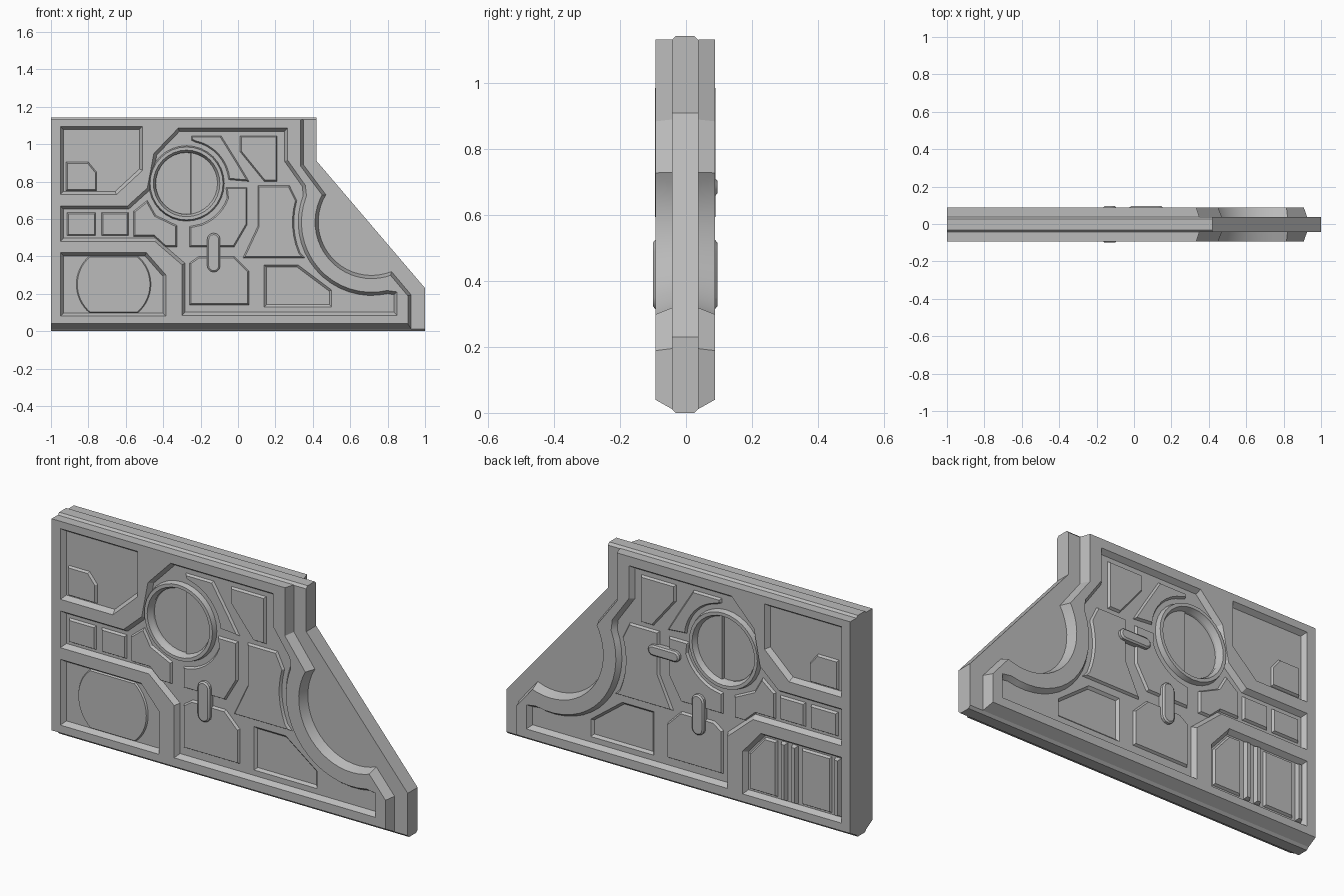
import bpy, bmesh, math
from mathutils import Vector

cube = bpy.data.objects.get("Cube")
if cube:
    bpy.data.objects.remove(cube, do_unlink=True)

grey = bpy.data.materials.new("stone grey")
grey.use_nodes = True
grey.diffuse_color = (0.5, 0.5, 0.5, 1)
grey.node_tree.nodes["Principled BSDF"].inputs["Base Color"].default_value = (0.5, 0.5, 0.5, 1)

DEPTH = 0.025          # depth of the pockets below the face
ARC = (0.714, 0.583)   # centre of the round notch
RING = (-0.275, 0.79)  # centre of the round frame


def arc(c, r, a0, a1, n=16):
    angles = [math.radians(a0 + (a1 - a0) * i / n) for i in range(n + 1)]
    return [(c[0] + r * math.cos(a), c[1] + r * math.sin(a)) for a in angles]


def box(x0, z0, x1, z1):
    return [(x0, z0), (x1, z0), (x1, z1), (x0, z1)]


def inset(pts, d):
    """Move every edge of an outline inwards by d."""
    p = [Vector(q) for q in pts]
    area = sum(a.x * b.y - b.x * a.y for a, b in zip(p, p[1:] + p[:1]))
    if area < 0:
        p.reverse()
    out = []
    for i, q in enumerate(p):
        e, f = (q - p[i - 1]).normalized(), (p[(i + 1) % len(p)] - q).normalized()
        n, m = Vector((-e.y, e.x)), Vector((-f.y, f.x))
        out.append(q + (n + m) * (d / max(0.3, 1 + n.dot(m))))
    return [tuple(q) for q in out]


def loft(name, sections, ring=False):
    """Skin matching outlines at given y; a ring is closed onto itself."""
    bm = bmesh.new()
    loops = [[bm.verts.new((x, y, z)) for x, z in pts] for pts, y in sections]
    for a, b in zip(loops, loops[1:] + (loops[:1] if ring else [])):
        for i in range(len(a)):
            bm.faces.new((a[i - 1], a[i], b[i], b[i - 1]))
    if not ring:
        bm.faces.new(loops[0])
        bm.faces.new(loops[-1])
    bmesh.ops.recalc_face_normals(bm, faces=bm.faces)
    mesh = bpy.data.meshes.new(name)
    bm.to_mesh(mesh)
    bm.free()
    mesh.materials.append(grey)
    ob = bpy.data.objects.new(name, mesh)
    bpy.context.collection.objects.link(ob)
    return ob


def level(s, d):
    """y at depth d below the face on side s."""
    return s * (0.0905 - d) - 0.0025


def cut(target, pts, s, top, depth, slope):
    """Sink a pocket with sloping walls."""
    k = slope / depth
    tool = loft("cutter", [(inset(pts, -0.01 * k), level(s, top - 0.01)),
                           (inset(pts, slope), level(s, top + depth))])
    tool.hide_render = True
    mod = target.modifiers.new("pocket", 'BOOLEAN')
    mod.operation, mod.solver, mod.object = 'DIFFERENCE', 'EXACT', tool
    graph = bpy.context.evaluated_depsgraph_get()
    target.data = bpy.data.meshes.new_from_object(target.evaluated_get(graph))
    target.modifiers.clear()
    bpy.data.objects.remove(tool, do_unlink=True)


def pad(name, pts, s, height=0.012, base=DEPTH, slope=0.008):
    """Raised plate with chamfered sides."""
    loft(name, [(inset(pts, 0), level(s, base + 0.001)),
                (inset(pts, slope), level(s, base - height))])


def bar(name, c, w, h, s):
    """Rounded bridge standing just proud of the face."""
    r = min(w, h) / 2
    dx, dz = w / 2 - r, h / 2 - r
    if h > w:
        pts = arc((c[0], c[1] + dz), r, 0, 180, 6) + arc((c[0], c[1] - dz), r, 180, 360, 6)
    else:
        pts = arc((c[0] + dx, c[1]), r, -90, 90, 6) + arc((c[0] - dx, c[1]), r, 90, 270, 6)
    loft(name, [(inset(pts, 0), level(s, DEPTH)), (inset(pts, 0), level(s, 0)),
                (inset(pts, 0.008), level(s, -0.007))])


# Middle slab with softened top and bottom edges
core = [(-1, 0), (1, 0), (1, 0.23), (0.42, 0.91), (0.42, 1.143), (-1, 1.143)]


def core_outline(d):
    return [(x, z + (d if z == 0 else -d if z > 1 else 0)) for x, z in core]


loft("core_slab", [(core_outline(0.012), level(-1, 0.05)), (core_outline(0), level(-1, 0.062)),
                   (core_outline(0), level(1, 0.062)), (core_outline(0.012), level(1, 0.05))])

# Outlines shared by both sides
shell = ([(-1, 0.012), (0.925, 0.012), (0.925, 0.195)] + arc(ARC, 0.285, 292, 149, 20)
         + [(0.35, 0.89), (0.35, 1.133), (-1, 1.133)])
face = []
for (x, z), (u, v) in zip(shell, inset(shell, 0.017)):
    face.append((-1 if x == -1 else u, 0.04 if z == 0.012 else 1.133 if z == 1.133 else v))

main_pocket = ([(-0.32, 1.085), (0.265, 1.085), (0.265, 0.915), (0.36, 0.78)]
               + arc(ARC, 0.375, 158, 283)
               + [(0.85, 0.21), (0.85, 0.085), (-0.3, 0.085), (-0.3, 0.355), (-0.445, 0.48),
                  (-0.95, 0.48), (-0.95, 0.67), (-0.59, 0.67), (-0.485, 0.765), (-0.45, 0.95)])
upper_pocket = [(-0.95, 0.73), (-0.65, 0.73), (-0.51, 0.86), (-0.51, 1.095), (-0.95, 1.095)]
lower_pocket = [(-0.95, 0.08), (-0.385, 0.08), (-0.385, 0.3), (-0.49, 0.42), (-0.95, 0.42)]
floor_pocket = [(0.14, 0.13), (0.5, 0.13), (0.5, 0.22), (0.32, 0.355), (0.14, 0.355)]

pads = {
    "corner_box": [(-0.92, 0.75), (-0.755, 0.75), (-0.755, 0.85), (-0.8, 0.905), (-0.92, 0.905)],
    "outer_square": box(-0.915, 0.51, -0.76, 0.635),
    "inner_square": box(-0.73, 0.51, -0.585, 0.635),
    "elbow_plate": [(-0.56, 0.505), (-0.45, 0.505), (-0.39, 0.45), (-0.325, 0.45),
                    (-0.325, 0.565), (-0.44, 0.62), (-0.485, 0.7), (-0.56, 0.64)],
    "centre_plate": [(-0.26, 0.45), (-0.02, 0.45), (0.05, 0.57), (0.05, 0.77), (-0.065, 0.77)]
                    + arc(RING, 0.23, -20, -70, 6) + [(-0.26, 0.56)],
    "bottom_plate": [(-0.26, 0.14), (0.06, 0.14), (0.06, 0.32), (-0.02, 0.4),
                     (-0.21, 0.4), (-0.26, 0.365)],
    "notch_plate": [(0.025, 0.39), (0.36, 0.39)] + arc(ARC, 0.415, 203, 164, 6)
                   + [(0.275, 0.78), (0.105, 0.78), (0.105, 0.56)],
    "top_plate": [(0.01, 1.045), (0.01, 0.96), (0.14, 0.8), (0.21, 0.8), (0.21, 1.045)],
    "curved_plate": [(-0.25, 1.045), (-0.25, 1.02)] + arc(RING, 0.225, 78, 5, 8)
                    + [(0.06, 0.8), (0.0, 0.9), (-0.09, 1.045)],
}

for s, side in ((-1, "front"), (1, "back")):
    # Side shell with its sunken pockets
    body = loft(side + "_shell", [(inset(shell, 0), level(s, 0.05)), (inset(face, 0), level(s, 0))])
    for outline in (main_pocket, upper_pocket, lower_pocket):
        cut(body, outline, s, 0, DEPTH, 0.017)
    cut(body, floor_pocket, s, DEPTH, 0.012, 0.012)
    cut(body, arc(RING, 0.168, 90, 270) + box(-0.28, 0.625, -0.25, 0.955)[1:3],
        s, DEPTH, 0.014, 0.003)

    # Round frame
    loft(side + "_ring", [(arc(RING, r, 0, 348.75, 31), level(s, d)) for r, d in
                          ((0.202, DEPTH + 0.001), (0.195, -0.001),
                           (0.178, -0.001), (0.165, DEPTH + 0.001))], ring=True)

    for name, outline in pads.items():
        pad(f"{side}_{name}", outline, s)
    bar(side + "_upright_bridge", (-0.13, 0.42), 0.07, 0.21, s)

# Front lower pocket: disc with flat top and bottom
disc = arc((-0.665, 0.25), 0.2, -50, 50) + arc((-0.665, 0.25), 0.2, 130, 230)
pad("front_flat_disc", disc, -1, 0.008, DEPTH, 0.006)

# Back lower pocket: plates and ribs; sideways bridge
pad("back_corner_plate", [(-0.57, 0.105), (-0.41, 0.105), (-0.41, 0.29),
                          (-0.5, 0.395), (-0.57, 0.395)], 1)
pad("back_square_plate", box(-0.88, 0.105, -0.71, 0.395), 1)
for x in (-0.61, -0.67, -0.915):
    pad("back_rib", box(x - 0.017, 0.1, x + 0.017, 0.4), 1, 0.02)
bar("back_sideways_bridge", (0.065, 0.685), 0.18, 0.055, 1)

# Smooth the curves, keep the edges sharp
bpy.ops.object.select_all(action='DESELECT')
for ob in bpy.context.collection.objects:
    if ob.type == 'MESH' and grey.name in ob.data.materials:
        ob.select_set(True)
        bpy.context.view_layer.objects.active = ob
bpy.ops.object.shade_smooth_by_angle(angle=math.radians(25))
